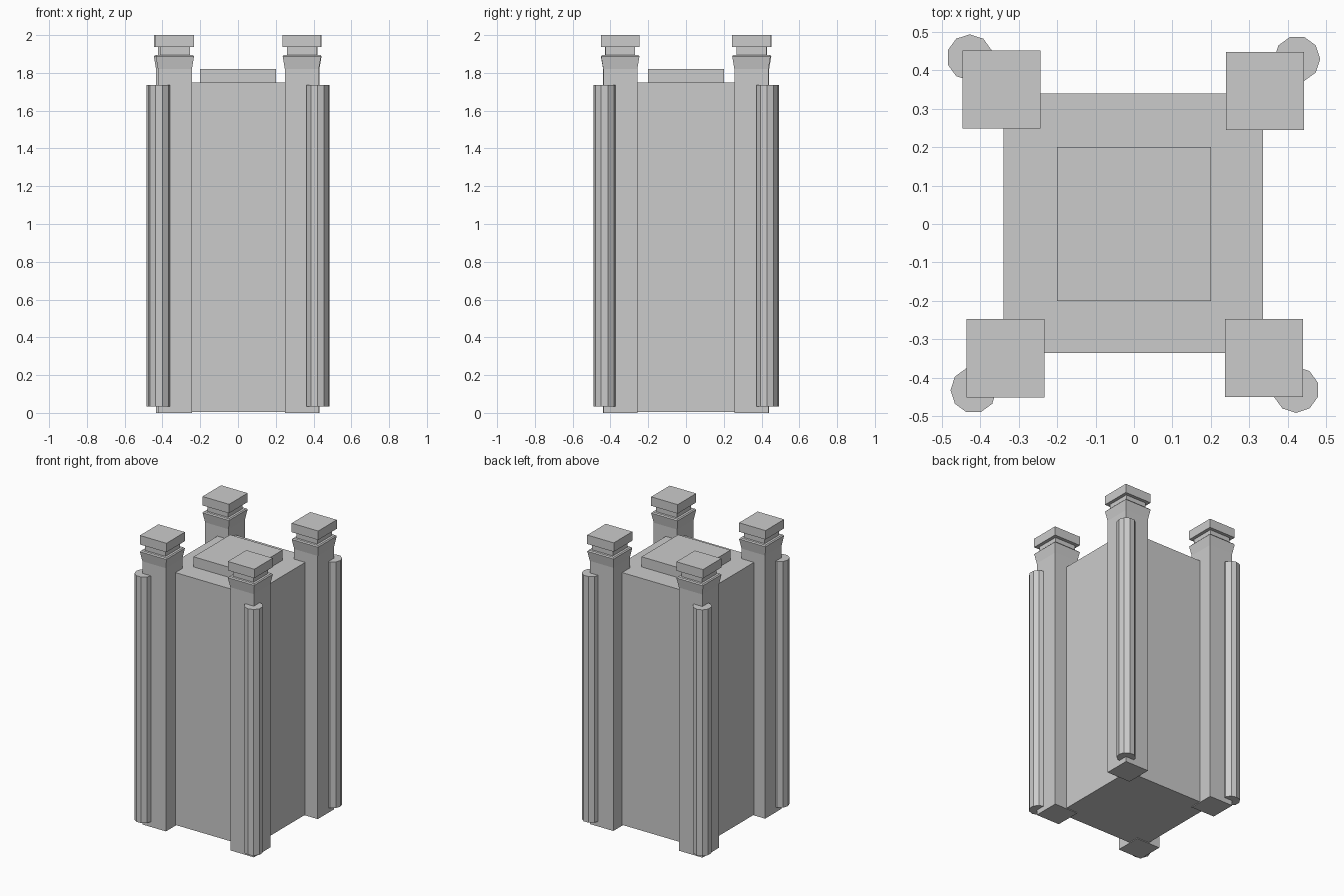
import bpy, bmesh
from math import cos, sin, pi

if "Cube" in bpy.data.objects:
    bpy.data.objects.remove(bpy.data.objects["Cube"])


def make_object(name, bm):
    bmesh.ops.recalc_face_normals(bm, faces=bm.faces)
    mesh = bpy.data.meshes.new(name)
    bm.to_mesh(mesh)
    bm.free()
    obj = bpy.data.objects.new(name, mesh)
    bpy.context.collection.objects.link(obj)
    return obj


def loft(name, cx, cy, sections, sides=4, turn=pi / 4):
    """Stack of regular polygons: sections are (radius, z)."""
    bm = bmesh.new()
    rings = [[bm.verts.new((cx + r * cos(turn + 2 * pi * i / sides),
                            cy + r * sin(turn + 2 * pi * i / sides), z))
              for i in range(sides)] for r, z in sections]
    for a, b in zip(rings, rings[1:]):
        for i in range(sides):
            j = (i + 1) % sides
            bm.faces.new((a[i], a[j], b[j], b[i]))
    bm.faces.new(rings[0][::-1])
    bm.faces.new(rings[-1])
    return make_object(name, bm)


def square(name, cx, cy, sections):
    """Square stack: sections are (width, z)."""
    return loft(name, cx, cy, [(w / 2 ** 0.5, z) for w, z in sections])


# Central block and raised top plate
square("body", -0.002, 0.002, [(0.674, 0.005), (0.674, 1.75)])
square("top_plate", 0, 0, [(0.4, 1.74), (0.4, 1.82)])

# Corner posts: shaft, flared capital, neck and square cap in one profile
post_profile = [(0.18, 0), (0.18, 1.82), (0.203, 1.888), (0.19, 1.895),
                (0.158, 1.895), (0.158, 1.938), (0.203, 1.938), (0.203, 2.0)]
corners = [("back_left", -0.344, 0.350), ("back_right", 0.341, 0.346),
           ("front_right", 0.338, -0.348), ("front_left", -0.334, -0.349)]
for k, (label, x, y) in enumerate(corners):
    square("post_" + label, x, y, post_profile)
    # Ten-sided round strip on the outer corner of each post
    ox = 0.083 if x > 0 else -0.083
    oy = 0.083 if y > 0 else -0.083
    loft("corner_column_" + label, x + ox, y + oy,
         [(0.06, 0.035), (0.06, 1.737)], sides=10, turn=pi / 2 - k * pi / 2)
